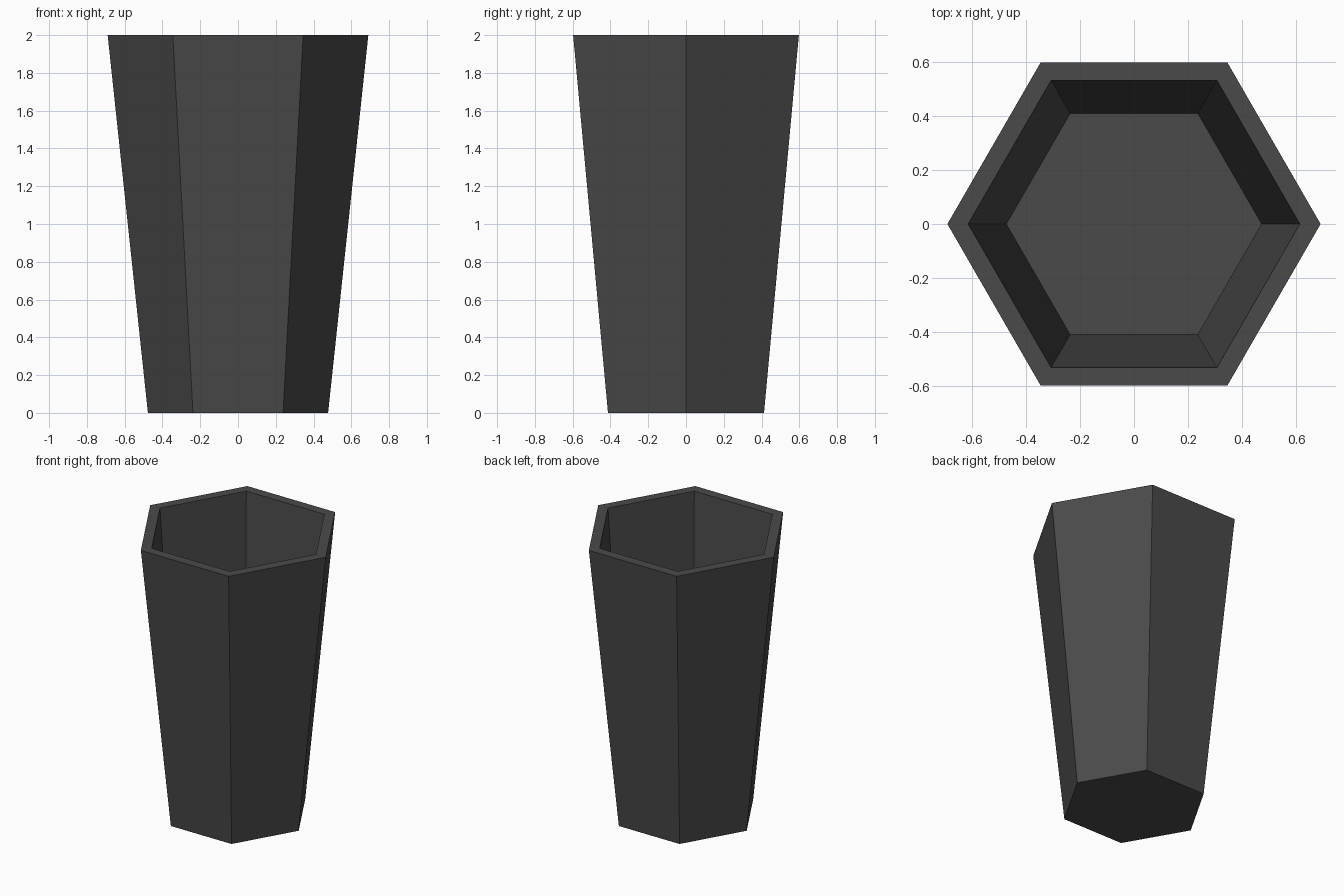
import bpy, bmesh, math

if "Cube" in bpy.data.objects:
    bpy.data.objects.remove(bpy.data.objects["Cube"])

SIDES = 6
# Profile as (radius, height): outer base, outer rim, inner rim, inner floor
PROFILE = [(0.477, 0.0), (0.69, 2.0), (0.613, 2.0), (0.472, 0.015)]

# Dark grey material
grey = bpy.data.materials.new("dark_grey")
grey.diffuse_color = (0.068, 0.068, 0.068, 1)
grey.use_nodes = True
grey.node_tree.nodes["Principled BSDF"].inputs["Base Color"].default_value = grey.diffuse_color

# Tapered six-sided pot: rings of the profile bridged into walls
bm = bmesh.new()
rings = []
for r, z in PROFILE:
    rings.append([bm.verts.new((r * math.cos(math.tau * i / SIDES),
                                r * math.sin(math.tau * i / SIDES), z))
                  for i in range(SIDES)])
for a, b in zip(rings, rings[1:]):
    for i in range(SIDES):
        j = (i + 1) % SIDES
        bm.faces.new((a[i], a[j], b[j], b[i]))

# Underside and inner floor
bm.faces.new(rings[0][::-1])
bm.faces.new(rings[-1])

mesh = bpy.data.meshes.new("hexagonal_pot")
bm.to_mesh(mesh)
bm.free()
mesh.materials.append(grey)
pot = bpy.data.objects.new("hexagonal_pot", mesh)
bpy.context.collection.objects.link(pot)
